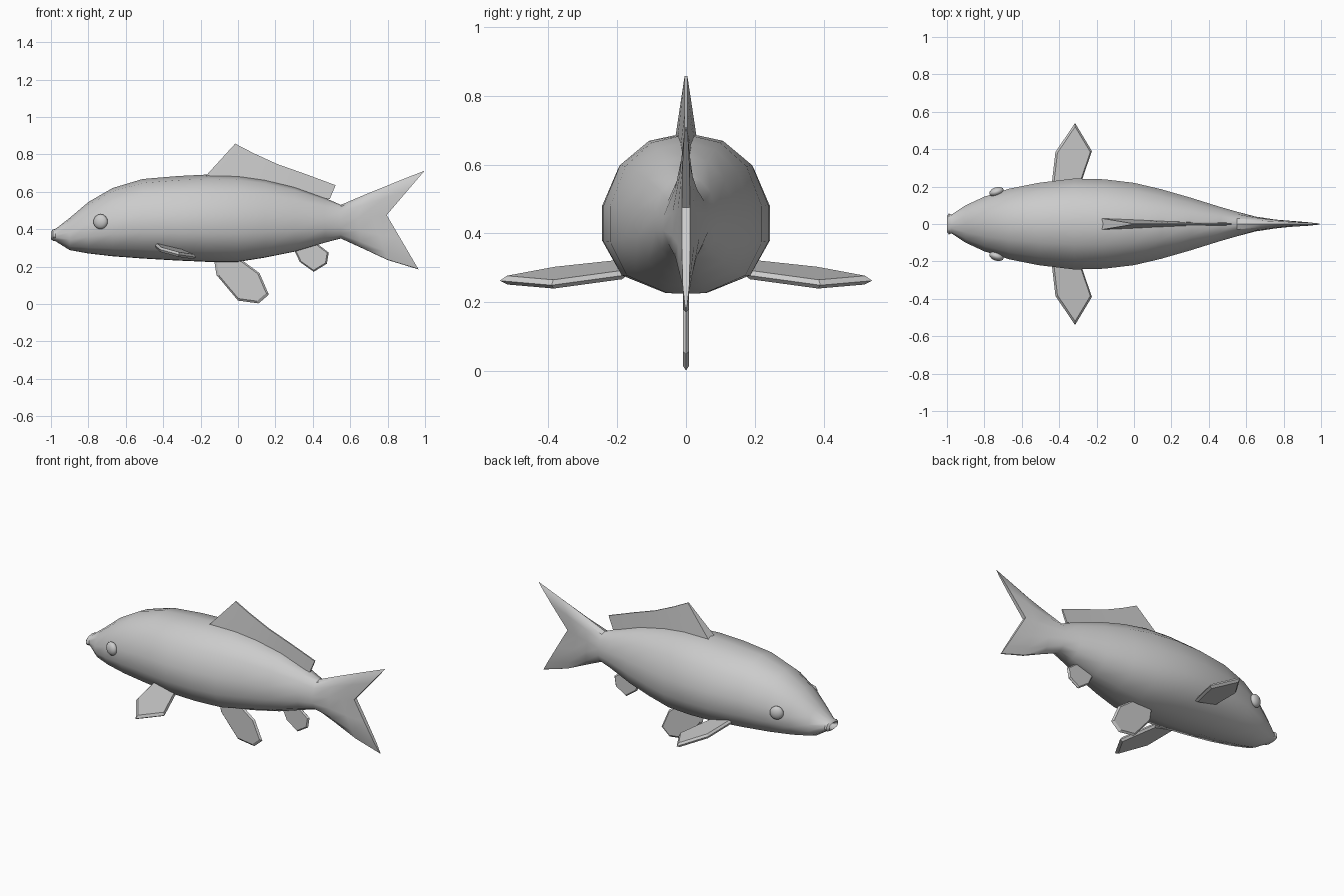
import bpy, bmesh, math
from mathutils import Vector
from mathutils.geometry import normal

if "Cube" in bpy.data.objects:
    bpy.data.objects.remove(bpy.data.objects["Cube"])


def make(name, verts, faces, angle):
    me = bpy.data.meshes.new(name)
    me.from_pydata([tuple(v) for v in verts], [], faces)
    bm = bmesh.new()
    bm.from_mesh(me)
    bmesh.ops.recalc_face_normals(bm, faces=bm.faces)
    bm.to_mesh(me)
    bm.free()
    ob = bpy.data.objects.new(name, me)
    bpy.context.collection.objects.link(ob)
    bpy.ops.object.select_all(action='DESELECT')
    ob.select_set(True)
    bpy.context.view_layer.objects.active = ob
    bpy.ops.object.shade_smooth_by_angle(angle=math.radians(angle))
    return ob


# Body: 14-sided cross-section (half width, height), lofted nose to tail
half = [(.45, .9), (.8, .6), (1, .1), (1, -.35), (.78, -.77), (.25, -.99)]
section = [(0, 1)] + half + [(0, -1)] + [(-a, b) for a, b in reversed(half)]

# Stations: x, top z, bottom z, half width (first ones recess the mouth)
trunk = [(-.95, .372, .362, .012), (-.985, .377, .353, .028),
         (-1, .386, .347, .042), (-.99, .398, .338, .056),
         (-.975, .402, .335, .05), (-.9, .46, .288, .1),
         (-.8, .545, .27, .146), (-.67, .62, .255, .188), (-.51, .668, .243, .22),
         (-.32, .684, .232, .243), (-.16, .692, .225, .239), (0, .687, .225, .22),
         (.145, .665, .248, .186), (.305, .625, .28, .14), (.465, .567, .328, .09)]
rings = [(x, x, t, x, b, w) for x, t, b, w in trunk]
# Tail stations: middle x, top x and z, bottom x and z, half width
rings += [(.55, .55, .53, .55, .35, .066), (.64, .68, .585, .66, .3, .04),
          (.72, .84, .65, .8, .235, .024), (.795, .998, .713, .965, .185, .012)]
verts = []
for xm, xt, zt, xb, zb, w in rings:
    for a, b in section:
        f = (b - .1) / .9 if b > .1 else (.1 - b) / 1.1
        x = xm + ((xt if b > .1 else xb) - xm) * f
        verts.append((x, a * w, (zt + zb) / 2 + b * (zt - zb) / 2))
n = len(section)
faces = [(r * n + i, r * n + (i + 1) % n, (r + 1) * n + (i + 1) % n, (r + 1) * n + i)
         for r in range(len(rings) - 1) for i in range(n)]
faces.append(tuple(range(n)))
last = (len(rings) - 1) * n
faces += [(last + i, last + i + 1, last + n - i - 1, last + (n - i) % n) if i else
          (last, last + 1, last + n - 1) for i in range(n // 2 - 1)]
faces.append((last + n // 2 - 1, last + n // 2, last + n // 2 + 1))
make("body", verts, faces, 40)

# Dorsal fin: wedge, wide at the base and thin at the top
base = [(-.19, .665, .033), (-.02, .67, .025), (.145, .64, .017), (.305, .6, .01), (.49, .56, .007)]
top = [(-.015, .857, .004), (.085, .805, .004), (.21, .748, .004), (.36, .695, .004), (.522, .635, .004)]
verts = [(x, s * h, z) for (bx, bt) in zip(base, top) for x, z, h in (bx, bt) for s in (-1, 1)]
faces = [(0, 1, 3, 2), (16, 17, 19, 18)]
for k in range(0, 16, 4):
    for p, q in ((0, 1), (1, 3), (3, 2), (2, 0)):
        faces.append((k + p, k + q, k + 4 + q, k + 4 + p))
make("dorsal_fin", verts, faces, 30)


# Flat fins: two flat sides with a chamfered rim
def fin(name, pts, t):
    pts = [Vector(p) for p in pts]
    c = sum(pts, Vector()) / len(pts)
    nrm = normal(pts) * t
    m = len(pts)
    inner = [c + (p - c) * .9 for p in pts]
    v = [p + nrm for p in inner] + pts + [p - nrm for p in inner]
    f = [tuple(range(m)), tuple(range(2 * m, 3 * m))]
    f += [(r * m + i, r * m + (i + 1) % m, (r + 1) * m + (i + 1) % m, (r + 1) * m + i)
          for r in (0, 1) for i in range(m)]
    make(name, v, f, 20)


belly = [(-.13, .25), (-.115, .155), (0, .018), (.11, .003), (.165, .05), (.115, .165), (0, .25)]
rear = [(.29, .31), (.33, .225), (.405, .172), (.475, .215), (.485, .275), (.4, .34)]
fin("pelvic_fin", [(x, 0, z) for x, z in belly], .009)
fin("anal_fin", [(x, 0, z) for x, z in rear], .009)

pectoral = [(-.445, .17, .315), (-.42, .385, .292), (-.315, .54, .263),
            (-.225, .39, .25), (-.3, .17, .28)]
for side, s in (("left", 1), ("right", -1)):
    fin("pectoral_fin_" + side, [(x, s * y, z) for x, y, z in pectoral], .013)
    # Eyes: flattened spheres following the head surface
    bpy.ops.mesh.primitive_uv_sphere_add(segments=16, ring_count=10, radius=.04,
                                         location=(-.735, s * .172, .44),
                                         rotation=(math.pi / 2, 0, s * math.radians(18)))
    eye = bpy.context.object
    eye.name = "eye_" + side
    eye.scale = (1, 1, .6)
    bpy.ops.object.shade_smooth()
